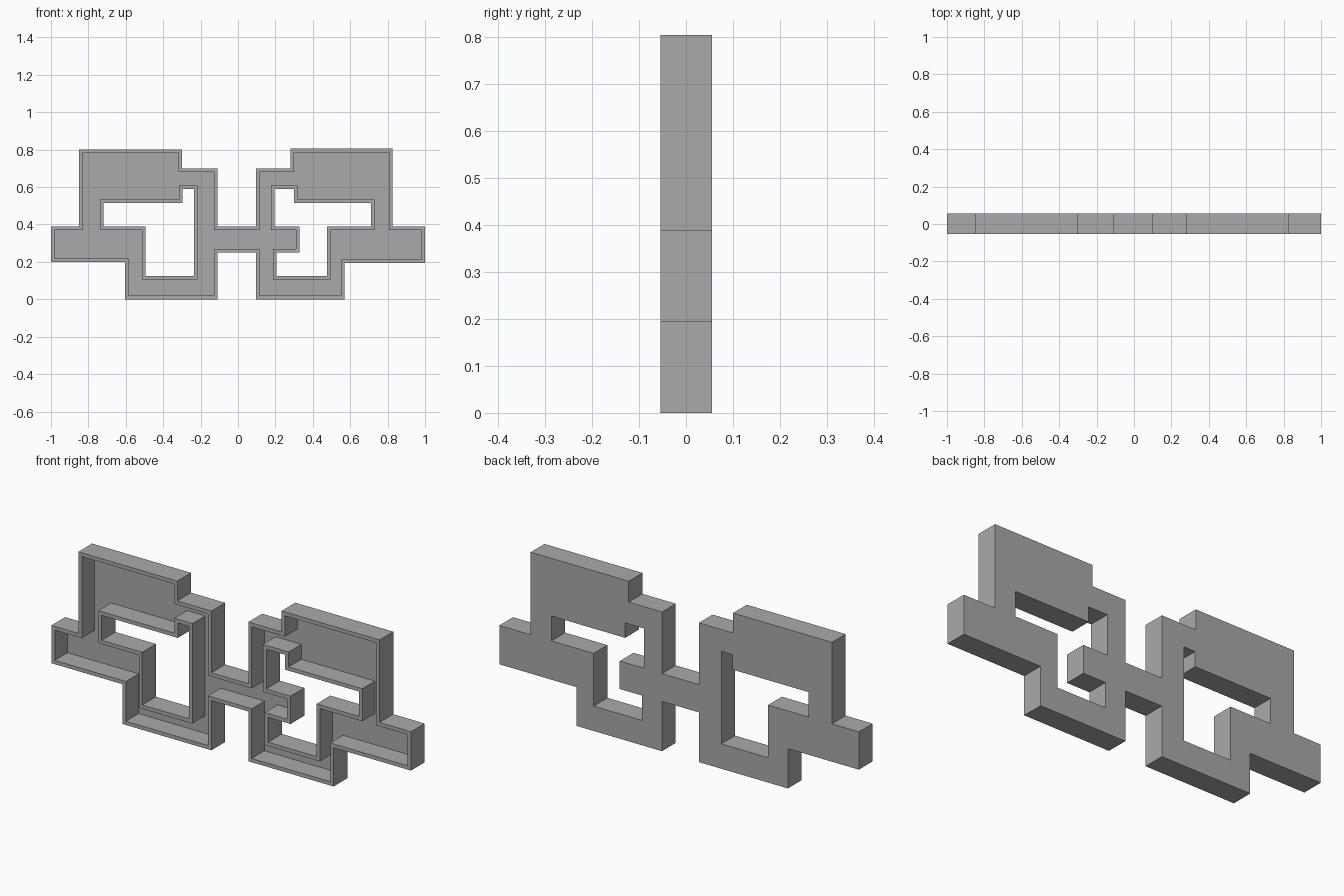
import bpy
import bmesh
from mathutils import Vector

if "Cube" in bpy.data.objects:
    bpy.data.objects.remove(bpy.data.objects["Cube"])

FRONT, BACK = -0.054, 0.055
WALL, FLOOR = 0.019, 0.047


def stepped_loop(steps):
    """Closed right-angled outline from alternating x and z values."""
    points = []
    for i in range(0, len(steps), 2):
        x, z = steps[i], steps[i + 1]
        points.append(Vector((x, steps[i - 1])))
        points.append(Vector((x, z)))
    return points


def offset(points, distance):
    """Move every side towards its left-hand side."""
    result = []
    for i, p in enumerate(points):
        a = (p - points[i - 1]).normalized()
        b = (points[(i + 1) % len(points)] - p).normalized()
        result.append(p + distance * Vector((-a.y - b.y, a.x + b.x)))
    return result


# Outer edge runs anticlockwise, openings clockwise
outer = stepped_loop([-1.0, 0.2, -0.605, 0.0, -0.11, 0.25, 0.095, 0.0,
                      0.57, 0.195, 1.0, 0.39, 0.825, 0.805, 0.28, 0.70,
                      0.095, 0.39, -0.11, 0.70, -0.30, 0.80, -0.85, 0.39])
left_opening = stepped_loop([-0.72, 0.515, -0.297, 0.59, -0.235, 0.125,
                             -0.495, 0.39])
right_opening = stepped_loop([0.195, 0.59, 0.30, 0.515, 0.71, 0.39,
                              0.475, 0.125, 0.205, 0.25, 0.33, 0.39])

bm = bmesh.new()


def ring(points, y):
    return [bm.verts.new((p.x, y, p.y)) for p in points]


def bridge(a, b):
    for i in range(len(a)):
        j = (i + 1) % len(a)
        bm.faces.new((a[i], a[j], b[j], b[i]))


# Rim walls around the outside and the openings
back_edges, floor_edges = [], []
for loop in (outer, left_opening, right_opening):
    inner = offset(loop, WALL)
    rings = [ring(loop, BACK), ring(loop, FRONT),
             ring(inner, FRONT), ring(inner, FLOOR)]
    for a, b in zip(rings, rings[1:]):
        bridge(a, b)
    for edges, verts in ((back_edges, rings[0]), (floor_edges, rings[-1])):
        edges += [bm.edges.get((verts[i - 1], verts[i])) for i in range(len(verts))]

# Back plate: outer skin and tray floor
for edges in (back_edges, floor_edges):
    bmesh.ops.triangle_fill(bm, use_beauty=True, use_dissolve=False, edges=edges)
bmesh.ops.recalc_face_normals(bm, faces=bm.faces)

mesh = bpy.data.meshes.new("stepped_tray_frame")
bm.to_mesh(mesh)
bm.free()
frame = bpy.data.objects.new("stepped_tray_frame", mesh)
bpy.context.collection.objects.link(frame)

# Plain grey finish
grey = bpy.data.materials.new("plain_grey")
grey.use_nodes = True
colour = (0.4, 0.4, 0.4, 1.0)
grey.diffuse_color = colour
grey.node_tree.nodes["Principled BSDF"].inputs["Base Color"].default_value = colour
mesh.materials.append(grey)
